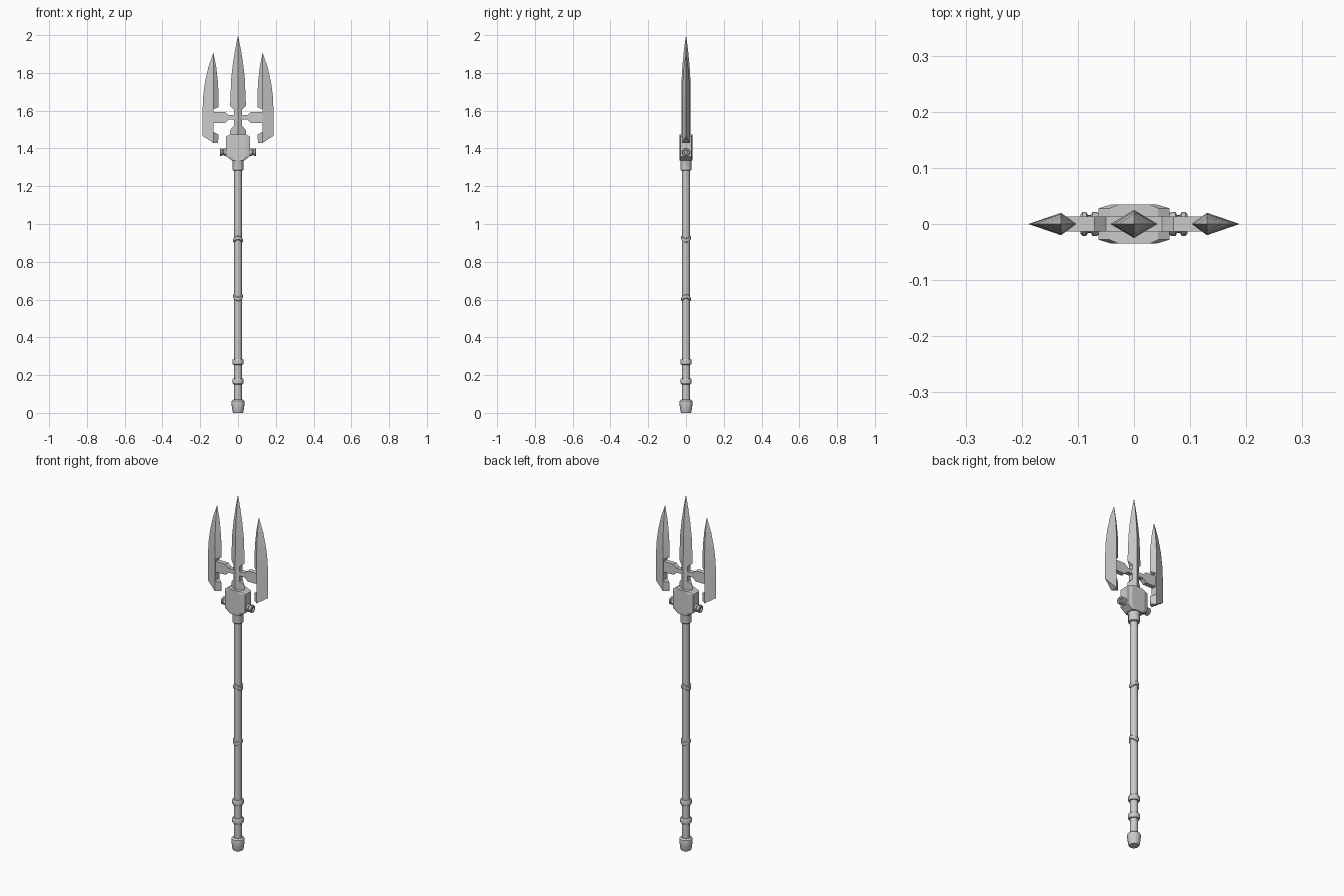
import bpy, bmesh, math


def make_object(name, bm, smooth=False):
    bmesh.ops.remove_doubles(bm, verts=bm.verts, dist=0.0003)
    bmesh.ops.recalc_face_normals(bm, faces=bm.faces)
    me = bpy.data.meshes.new(name)
    bm.to_mesh(me)
    bm.free()
    ob = bpy.data.objects.new(name, me)
    bpy.context.collection.objects.link(ob)
    if smooth:
        bpy.ops.object.select_all(action='DESELECT')
        ob.select_set(True)
        bpy.context.view_layer.objects.active = ob
        bpy.ops.object.shade_smooth_by_angle(angle=math.radians(30))
    return ob


def loft(name, rings, smooth=False):
    bm = bmesh.new()
    loops = [[bm.verts.new(p) for p in ring] for ring in rings]
    n = len(loops[0])
    for a, b in zip(loops, loops[1:]):
        for i in range(n):
            j = (i + 1) % n
            bm.faces.new((a[i], a[j], b[j], b[i]))
    bm.faces.new(loops[0][::-1])
    bm.faces.new(loops[-1])
    return make_object(name, bm, smooth)


def lathe(name, profile, wave=0.0, side=0, base_z=0.0, n=16):
    """Revolve (radius, height) about z, or about x when side is +-1."""
    rings = []
    for r, h in profile:
        ring = []
        for i in range(n):
            t = math.tau * i / n
            c, s = r * math.cos(t), r * math.sin(t)
            if side:
                ring.append((side * h, c, base_z + s))
            else:
                ring.append((c, s, h + wave * math.cos(2 * t)))
        rings.append(ring)
    return loft(name, rings, True)


def blade(name, ridge, levels, sign=1):
    """Diamond section; levels are (z, left edge, right edge, depth, left cut, right cut)."""
    rings = []
    for z, el, er, d, l, r in levels:
        tl = d * (l - el) / max(ridge - el, 1e-6)
        tr = d * (er - r) / max(er - ridge, 1e-6)
        pts = [(l, -tl), (ridge, -d), (r, -tr), (r, tr), (ridge, d), (l, tl)]
        rings.append([(sign * x, y, z) for x, y in pts])
    return loft(name, rings)


# Shaft, pommel and collars
lathe("shaft", [(0.02, 0.05), (0.02, 1.30)])
lathe("pommel", [(0.026, 0), (0.029, 0.006), (0.035, 0.052), (0.033, 0.064), (0.025, 0.071)])
for i, z in enumerate((0.167, 0.27)):
    lathe(f"grip_ring_{i}", [(0.019, z - 0.016), (0.026, z - 0.015), (0.030, z - 0.009),
                             (0.030, z + 0.009), (0.026, z + 0.015), (0.019, z + 0.016)])
for i, (z, w) in enumerate(((0.61, 0.007), (0.92, -0.007))):
    lathe(f"wavy_band_{i}", [(0.019, z - 0.012), (0.026, z - 0.008),
                             (0.026, z + 0.008), (0.019, z + 0.012)], wave=w)
lathe("head_collar", [(0.026, 1.283), (0.029, 1.287), (0.029, 1.33), (0.033, 1.345)])

# Head block, octagonal with chamfered top and bottom
rings = []
for z, x in ((1.337, 0.034), (1.358, 0.063), (1.462, 0.063), (1.474, 0.043)):
    k = x / 0.063
    q = [(x, 0.028), (0.04 * k, 0.035)]
    rings.append([(a, -b, z) for a, b in q[::-1]] + [(a, b, z) for a, b in q]
                 + [(-a, b, z) for a, b in q[::-1]] + [(-a, -b, z) for a, b in q])
loft("head_block", rings)

# Side knobs, side blades and crossbar arms
side_levels = [
    (1.430, 0.103, 0.188, 0.020, 0.106, 0.131),
    (1.467, 0.103, 0.188, 0.020, 0.103, 0.188),
    (1.474, 0.103, 0.188, 0.020, 0.103, 0.188),
    (1.488, 0.103, 0.188, 0.020, 0.130, 0.188),
    (1.608, 0.103, 0.188, 0.020, 0.130, 0.188),
    (1.618, 0.103, 0.187, 0.020, 0.103, 0.187),
    (1.680, 0.103, 0.184, 0.020, 0.103, 0.184),
    (1.750, 0.106, 0.175, 0.018, 0.106, 0.175),
    (1.830, 0.115, 0.157, 0.012, 0.115, 0.157),
    (1.907, 0.130, 0.130, 0.0, 0.130, 0.130),
]
for label, s in (("right", 1), ("left", -1)):
    lathe(f"{label}_knob", [(0.016, 0.055), (0.021, 0.066), (0.021, 0.074), (0.016, 0.077),
                            (0.016, 0.082), (0.021, 0.085), (0.021, 0.092), (0.018, 0.095),
                            (0.011, 0.095), (0.009, 0.087)],
          side=s, base_z=1.38)
    blade(f"{label}_blade", 0.13, side_levels, s)
    loft(f"{label}_crossbar_arm",
         [[(s * x, -0.013, 1.564 - h), (s * x, 0.013, 1.564 - h),
           (s * x, 0.013, 1.564 + h), (s * x, -0.013, 1.564 + h)]
          for x, h in ((0.0, 0.012), (0.05, 0.012), (0.07, 0.03), (0.135, 0.03))])

# Centre blade with waist where the crossbar passes
blade("centre_blade", 0.0, [(z, -e, e, d, -c, c) for z, e, d, c in (
    (1.465, 0.042, 0.025, 0.042), (1.497, 0.042, 0.025, 0.042),
    (1.522, 0.042, 0.025, 0.020), (1.605, 0.042, 0.025, 0.020),
    (1.625, 0.042, 0.025, 0.042), (1.770, 0.036, 0.023, 0.036),
    (1.850, 0.027, 0.018, 0.027), (1.930, 0.014, 0.010, 0.014),
    (2.0, 0.0, 0.0, 0.0))])
